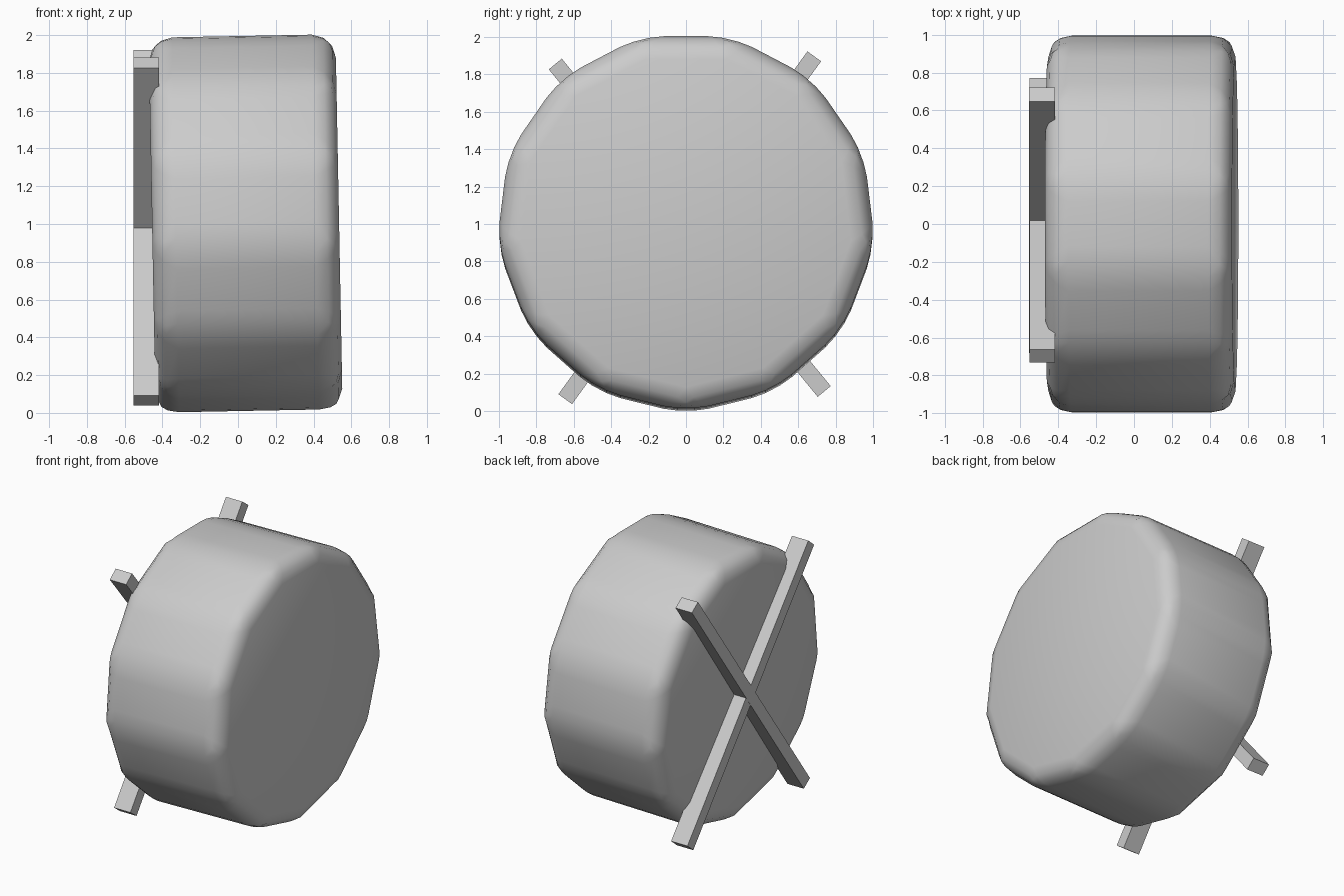
import bpy, math

if "Cube" in bpy.data.objects:
    bpy.data.objects.remove(bpy.data.objects["Cube"])

TILT = math.radians(1.1)

# Drum: 13-sided cylinder lying along x, all edges rounded, slightly tilted
bpy.ops.mesh.primitive_cylinder_add(vertices=13, radius=1.017, depth=0.99)
drum = bpy.context.object
drum.name = "drum"
for v in drum.data.vertices:
    # rebuild the ring so that one corner points straight down
    side = 1 if v.co.z > 0 else -1
    a = round(math.atan2(v.co.x, v.co.y) / (2 * math.pi / 13)) * 2 * math.pi / 13
    v.co = (side * 0.495, 1.017 * math.sin(a), -1.017 * math.cos(a))
drum.location = (0.04, 0, 1.008)
drum.rotation_euler = (0, -TILT, 0)
bev = drum.modifiers.new("rounded_edges", 'BEVEL')
bev.width = 0.125
bev.segments = 3
bev.limit_method = 'NONE'
bpy.ops.object.modifier_apply(modifier=bev.name)
# keep normals pointing outwards after the ring was re-oriented
bpy.ops.object.mode_set(mode='EDIT')
bpy.ops.mesh.select_all(action='SELECT')
bpy.ops.mesh.normals_make_consistent(inside=False)
bpy.ops.object.mode_set(mode='OBJECT')
bpy.ops.object.shade_smooth_by_angle(angle=math.radians(40))


# Crossed bars sunk into the back face
def bar(name, angle, x):
    bpy.ops.mesh.primitive_cube_add(size=1, location=(x, 0.02, 0.98))
    ob = bpy.context.object
    ob.name = name
    ob.scale = (0.136, 2.262, 0.09)
    ob.rotation_euler = (math.radians(angle), 0, 0)


bar("cross_bar_rising", 54.0, -0.486)
bar("cross_bar_falling", -50.6, -0.485)
